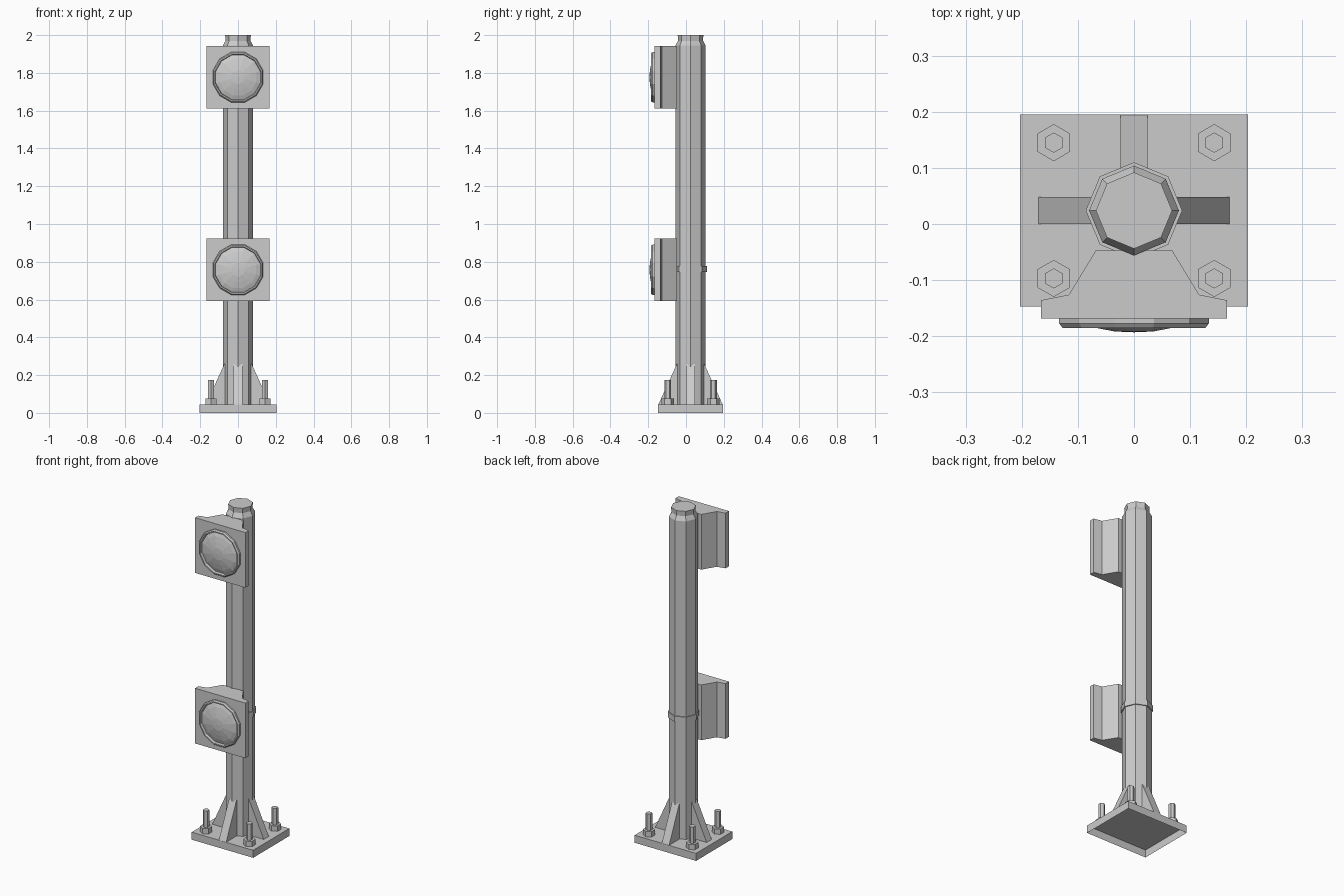
import bpy, bmesh
from math import pi, sin, cos
from mathutils import Matrix

cube = bpy.data.objects.get("Cube")
if cube:
    bpy.data.objects.remove(cube, do_unlink=True)

GREY = (0.6, 0.6, 0.6, 1)
mat = bpy.data.materials.new("plain grey")
mat.use_nodes = True
mat.diffuse_color = GREY
mat.node_tree.nodes["Principled BSDF"].inputs["Base Color"].default_value = GREY

POLE_Y = 0.024


def add_object(name, bm, matrix=Matrix()):
    bmesh.ops.recalc_face_normals(bm, faces=bm.faces)
    bm.transform(matrix)
    mesh = bpy.data.meshes.new(name)
    bm.to_mesh(mesh)
    bm.free()
    mesh.materials.append(mat)
    obj = bpy.data.objects.new(name, mesh)
    bpy.context.collection.objects.link(obj)
    return obj


def lathe(name, profile, sides, matrix, turn=0.0):
    """Faceted solid of revolution about z, from (radius, height) pairs."""
    bm = bmesh.new()
    rings = []
    for r, z in profile:
        if r == 0:
            rings.append([bm.verts.new((0, 0, z))] * sides)
        else:
            angles = [turn + 2 * pi * i / sides for i in range(sides)]
            rings.append([bm.verts.new((r * cos(a), r * sin(a), z)) for a in angles])
    for low, high in zip(rings, rings[1:]):
        for i in range(sides):
            j = (i + 1) % sides
            corners = [low[i], low[j], high[j], high[i]]
            bm.faces.new(list(dict.fromkeys(corners)))
    for ring, (r, z) in ((rings[0], profile[0]), (rings[-1], profile[-1])):
        if r > 0:
            bm.faces.new(ring)
    return add_object(name, bm, matrix)


def prism(name, outline, depth, matrix):
    """Outline in the xy plane, extruded along z."""
    bm = bmesh.new()
    face = bm.faces.new([bm.verts.new((x, y, 0)) for x, y in outline])
    out = bmesh.ops.extrude_face_region(bm, geom=[face])
    verts = [v for v in out["geom"] if isinstance(v, bmesh.types.BMVert)]
    bmesh.ops.translate(bm, verts=verts, vec=(0, 0, depth))
    return add_object(name, bm, matrix)


move = Matrix.Translation
at_pole = move((0, POLE_Y, 0))

# Base plate, open underneath
bm = bmesh.new()
bmesh.ops.create_cube(bm, size=1, matrix=Matrix.Diagonal((0.406, 0.342, 0.045, 1)))
bmesh.ops.recalc_face_normals(bm, faces=bm.faces)
under = [f for f in bm.faces if f.normal.z < -0.5]
bmesh.ops.delete(bm, geom=under, context="FACES_ONLY")
add_object("base_plate", bm, move((0, POLE_Y, 0.0225)))

# Octagonal pole with a stepped cap, and a clamp collar
lathe("pole", [(0.08, 0.045), (0.08, 1.945), (0.066, 1.97), (0.068, 2.0)], 8, at_pole)
lathe("collar", [(0.086, 0.745), (0.086, 0.778)], 8, at_pole)

# Four gussets around the foot of the pole
stand = Matrix.Rotation(pi / 2, 4, "X") @ move((0, 0, -0.024))
for i, side in enumerate(("left", "back", "right", "front")):
    prism("gusset_" + side, [(0.04, 0.045), (0.17, 0.045), (0.072, 0.26), (0.04, 0.26)],
          0.048, at_pole @ Matrix.Rotation(i * pi / 2, 4, "Z") @ stand)

# Anchor bolts with hexagonal nuts
for x, side in ((0.143, "left"), (-0.143, "right")):
    for y, end in ((0.145, "back"), (-0.097, "front")):
        spot = move((x, y, 0.045))
        lathe(f"nut_{end}_{side}", [(0.033, 0), (0.033, 0.032)], 6, spot, pi / 6)
        lathe(f"stud_{end}_{side}", [(0.018, 0), (0.018, 0.13)], 6, spot, pi / 6)

# Two lamps: tapered housing, hollow rim and faceted dome
half = [(0.166, -0.168), (0.166, -0.136), (0.116, -0.126), (0.068, -0.047)]
housing = half + [(-x, y) for x, y in reversed(half)]
rim = [(0.138, 0), (0.138, 0.009), (0.132, 0.017), (0.125, 0.017), (0.122, 0.002)]
dome = [(0.123, 0.001), (0.1, 0.01), (0.068, 0.0175), (0.036, 0.0235), (0, 0.025)]
for z, level in ((1.777, "upper"), (0.758, "lower")):
    prism("housing_" + level, housing, 0.33, move((0, 0, z - 0.165)))
    facing = move((0, -0.168, z)) @ Matrix.Rotation(pi / 2, 4, "X")
    lathe("rim_" + level, rim, 12, facing, pi / 12)
    lathe("lens_" + level, dome, 12, facing, pi / 12)
